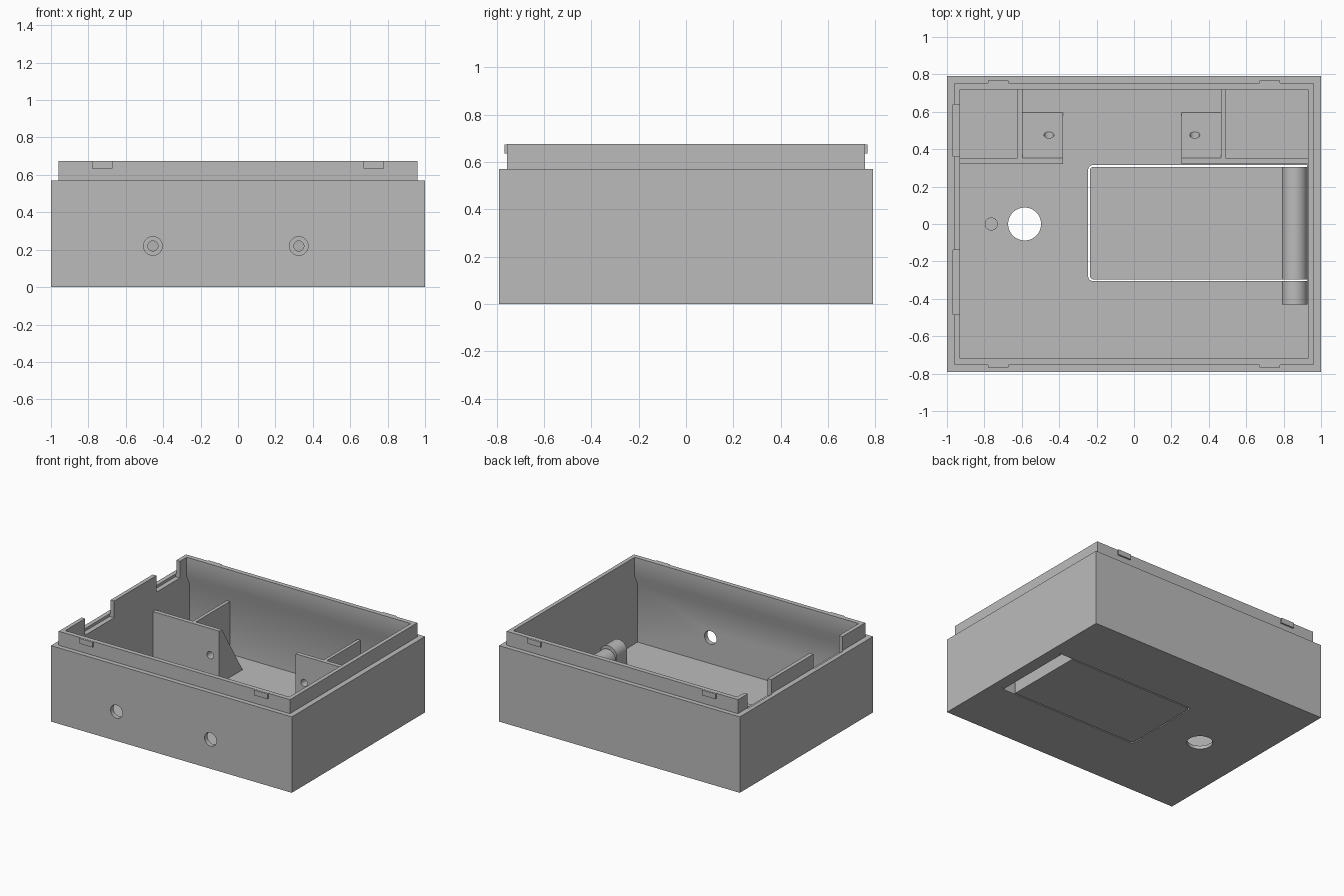
import bpy
import bmesh
from math import cos, sin, pi, radians
from mathutils import Vector

cube = bpy.data.objects.get("Cube")
if cube:
    bpy.data.objects.remove(cube, do_unlink=True)

grey = bpy.data.materials.new("plain_grey")
grey.use_nodes = True
GREY = (0.5, 0.5, 0.5, 1)
grey.diffuse_color = GREY
grey.node_tree.nodes["Principled BSDF"].inputs["Base Color"].default_value = GREY

# How a flat profile (u, v) swept to depth w maps into space
AXES = {
    "X": lambda u, v, w: Vector((w, u, v)),
    "Y": lambda u, v, w: Vector((u, w, v)),
    "Z": lambda u, v, w: Vector((u, v, w)),
}


def prism(name, profile, axis, start, end):
    """Extrude a closed 2D profile along an axis."""
    bm = bmesh.new()
    place = AXES[axis]
    base = bm.faces.new([bm.verts.new(place(u, v, start)) for u, v in profile])
    swept = bmesh.ops.extrude_face_region(bm, geom=[base])["geom"]
    moved = [g for g in swept if isinstance(g, bmesh.types.BMVert)]
    bmesh.ops.translate(bm, verts=moved, vec=place(0, 0, end - start))
    bmesh.ops.recalc_face_normals(bm, faces=bm.faces)
    mesh = bpy.data.meshes.new(name)
    bm.to_mesh(mesh)
    bm.free()
    mesh.materials.append(grey)
    obj = bpy.data.objects.new(name, mesh)
    bpy.context.collection.objects.link(obj)
    return obj


def box(name, x, y, z):
    return prism(name, [(x[0], y[0]), (x[1], y[0]), (x[1], y[1]), (x[0], y[1])], "Z", *z)


def arc(cu, cv, r, a0, a1, n):
    steps = [radians(a0 + (a1 - a0) * i / n) for i in range(n + 1)]
    return [(cu + r * cos(a), cv + r * sin(a)) for a in steps]


def rod(name, u, v, r, axis, start, end, n=32):
    return prism(name, arc(u, v, r, 0, 360, n)[:-1], axis, start, end)


def combine(target, other, operation="DIFFERENCE"):
    """Apply a boolean and discard the helper."""
    bpy.context.view_layer.objects.active = target
    mod = target.modifiers.new("cut", "BOOLEAN")
    mod.operation, mod.solver, mod.object = operation, "EXACT", other
    bpy.ops.object.modifier_apply(modifier=mod.name)
    bpy.data.objects.remove(other, do_unlink=True)


def smooth(obj):
    bpy.ops.object.select_all(action="DESELECT")
    obj.select_set(True)
    bpy.context.view_layer.objects.active = obj
    bpy.ops.object.shade_smooth_by_angle(angle=radians(30))


def panel_outline(x0, x1, y0, y1, r):
    """Rectangle with its two low-x corners rounded."""
    return ([(x1, y0), (x1, y1)] + arc(x0 + r, y1 - r, r, 90, 180, 6)
            + arc(x0 + r, y0 + r, r, 180, 270, 6))


FLOOR, RIM, TOP = 0.025, 0.57, 0.675
SCREW_X, SCREW_Z = (-0.455, 0.325), 0.22

# Case: outer block with a stepped lip
case = box("case", (-1, 1), (-0.79, 0.79), (0, RIM))
combine(case, box("lip", (-0.96, 0.96), (-0.755, 0.755), (0.5, TOP)), "UNION")

# Cavity, wider below the lip along the long walls
half = [(0.755, FLOOR), (0.755, 0.46), (0.72, 0.53), (0.72, 0.8)]
cavity = half + [(-y, z) for y, z in reversed(half)]
combine(case, prism("cavity", cavity, "X", -0.93, 0.93))

# Notches in the right lip
for y in ((0.36, 0.64), (-0.485, -0.14)):
    combine(case, box("notch", (-0.967, -0.9), y, (0.55, 0.8)))

# Holes through the front wall and floor, and the hatch opening
for x in SCREW_X:
    combine(case, rod("access_hole", x, SCREW_Z, 0.05, "Y", -0.9, -0.6))
combine(case, rod("floor_hole", -0.585, 0, 0.088, "Z", -0.1, 0.1, 48))
opening = panel_outline(-0.245, 0.925, -0.305, 0.315, 0.025)
combine(case, prism("opening", opening, "Z", -0.1, 0.1))
smooth(case)

# Snap clips on the long sides of the lip
for side, s in (("front", -1), ("back", 1)):
    for end, x in (("right", -0.725), ("left", 0.725)):
        box(f"{side}_{end}_clip", (x - 0.055, x + 0.055),
            sorted((s * 0.74, s * 0.766)), (0.635, TOP - 0.001))

# Screw brackets: wedge, cross wall and rib on each side
wedge = [(0.32, 0.02), (0.32, 0.42), (0.352, 0.42), (0.60, 0.02)]
brackets = (("right", (-0.597, -0.38), (-0.94, -0.597), (-0.622, -0.597)),
            ("left", (0.255, 0.465), (0.465, 0.94), (0.465, 0.49)))
for (side, wedge_x, wall_x, rib_x), screw in zip(brackets, SCREW_X):
    bracket = prism(f"{side}_screw_wedge", wedge, "X", *wedge_x)
    combine(bracket, rod("screw_hole", screw, SCREW_Z, 0.027, "Y", 0.2, 0.7))
    smooth(bracket)
    box(f"{side}_cross_wall", wall_x, (0.32, 0.352), (0.02, 0.42))
    box(f"{side}_rib", rib_x, (0.34, 0.765), (0.02, 0.419))

# Hatch panel and its springy arched hinge
prism("hatch_panel", panel_outline(-0.236, 0.80, -0.296, 0.306, 0.02), "Z", 0, FLOOR)
CX, R, THICK = 0.8585, 0.0685, 0.02
outer = [(CX + R, 0)] + arc(CX, 0.1, R, 0, 180, 20) + [(CX - R, 0)]
inner = [(CX - R + THICK, 0)] + arc(CX, 0.1, R - THICK, 180, 0, 20) + [(CX + R - THICK, 0)]
smooth(prism("hatch_hinge", outer + inner, "Y", -0.296, 0.306))

# Rounded stop block beside the hinge
stop = [(CX + R, 0.01)] + arc(CX, 0.12, R, 0, 180, 20) + [(CX - R, 0.01)]
smooth(prism("hinge_stop", stop, "Y", -0.43, -0.306))

# Small locating peg
smooth(rod("floor_peg", -0.763, 0, 0.035, "Z", 0.01, 0.06))
